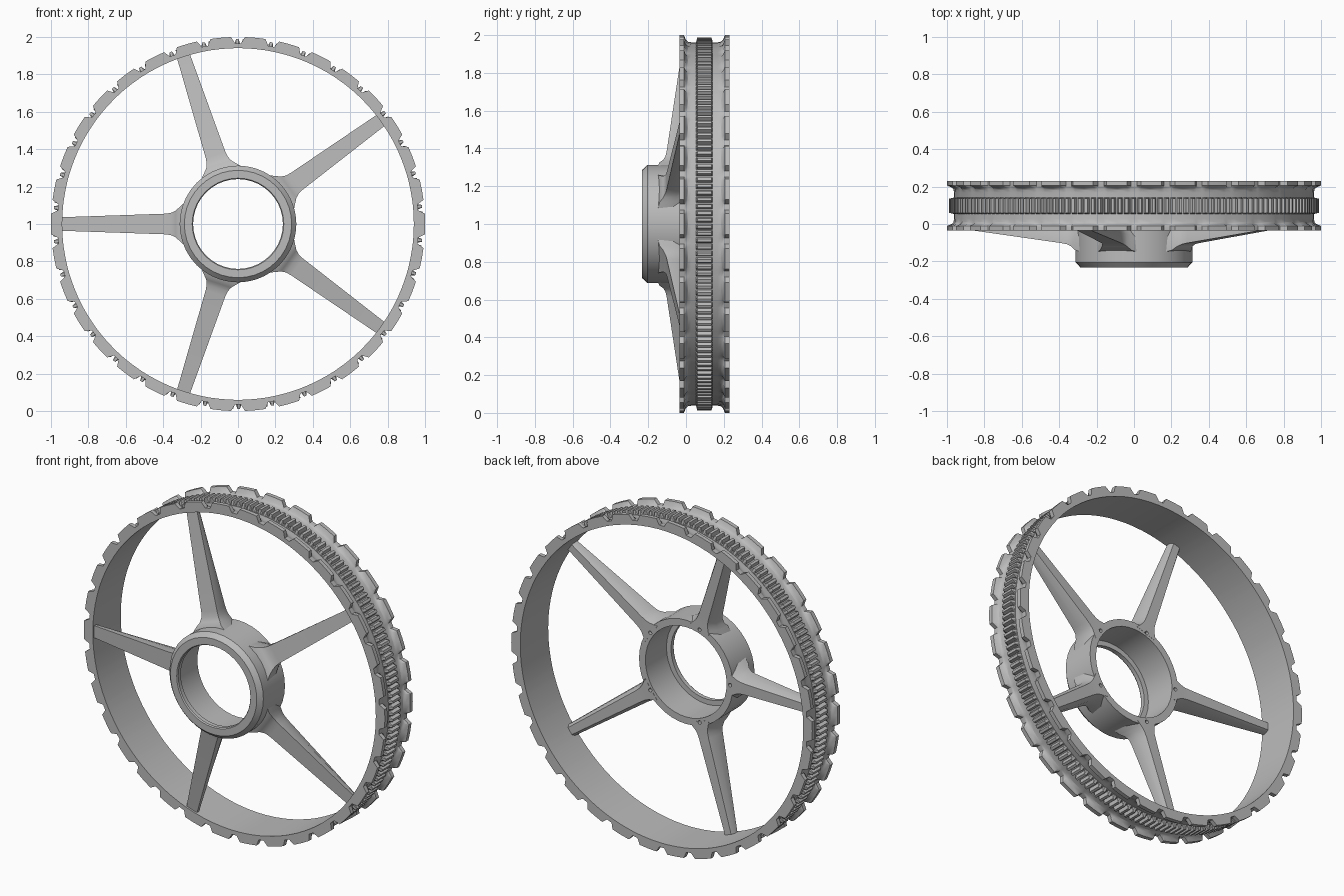
import bpy, bmesh, math
from mathutils import Matrix, Vector

if "Cube" in bpy.data.objects:
    bpy.data.objects.remove(bpy.data.objects["Cube"])

TAU = math.tau
CENTRE = Vector((0, 0, 1))
mat = bpy.data.materials.new("plain grey")
mat.diffuse_color = (0.5, 0.5, 0.5, 1)
mat.use_nodes = True
mat.node_tree.nodes["Principled BSDF"].inputs["Base Color"].default_value = mat.diffuse_color


def loft(name, sections, closed=True, angle=30):
    """Join equal-length closed sections into one skin."""
    bm = bmesh.new()
    rows = [[bm.verts.new(p) for p in s] for s in sections]
    n, m = len(rows), len(rows[0])
    for i in range(n if closed else n - 1):
        a, b = rows[i], rows[(i + 1) % n]
        for j in range(m):
            k = (j + 1) % m
            bm.faces.new((a[j], a[k], b[k], b[j]))
    if not closed:
        bm.faces.new(rows[0])
        bm.faces.new(rows[-1])
    bmesh.ops.recalc_face_normals(bm, faces=bm.faces)
    me = bpy.data.meshes.new(name)
    bm.to_mesh(me)
    bm.free()
    me.materials.append(mat)
    ob = bpy.data.objects.new(name, me)
    bpy.context.collection.objects.link(ob)
    bpy.ops.object.select_all(action='DESELECT')
    ob.select_set(True)
    bpy.context.view_layer.objects.active = ob
    bpy.ops.object.shade_smooth_by_angle(angle=math.radians(angle))
    return ob


def ring_section(profile, a):
    """Place a (radius, y) profile at angle a around the wheel axle."""
    return [CENTRE + Vector((r * math.cos(a), y, r * math.sin(a))) for r, y in profile]


# Rim: channel section whose two flanges rise into lugs
LUGS, MID, BASE = 34, 0.0975, 0.962


def rim_profile(top):
    half = [(0.94, 0.1325), (top, 0.1325), (top, 0.108),
            (BASE + (top - BASE) * 0.35, 0.098), (BASE + (top - BASE) * 0.1, 0.088), (BASE, 0.07)]
    return [(r, MID - d) for r, d in half] + [(r, MID + d) for r, d in reversed(half)]


rim = []
for i in range(LUGS):
    for frac, top in ((-0.41, 0.966), (-0.30, 1.0), (0, 1.0), (0.30, 1.0), (0.41, 0.966)):
        rim.append(ring_section(rim_profile(top), (i + frac) * TAU / LUGS))
loft("rim", rim)

# Fine toothed band in the middle of the channel
TEETH = 170
band = []
for i in range(TEETH):
    for frac, top in ((0, 0.966), (0.2, 0.966), (0.4, 0.988), (0.8, 0.988)):
        prof = [(0.95, 0.054), (0.966, 0.054), (top, 0.06),
                (top, 0.135), (0.966, 0.141), (0.95, 0.141)]
        # keep the valley and crest sections the same length
        band.append(ring_section(prof, (i + frac) * TAU / TEETH))
loft("toothed_band", band)

# Hub: hollow barrel with bevelled front and a small inner lip
hub_profile = [(0.27, 0.0), (0.312, 0.0), (0.312, -0.205), (0.287, -0.232),
               (0.245, -0.232), (0.24, -0.225), (0.24, -0.2), (0.27, -0.2)]
hub = loft("hub", [ring_section(hub_profile, i * TAU / 40) for i in range(40)])

# Spokes: tapered arms flaring into the hub
stations = [  # radius, half width, front y, back y
    (0.285, 0.115, -0.150, 0.001), (0.315, 0.088, -0.140, 0.001),
    (0.335, 0.070, -0.120, 0.001), (0.360, 0.059, -0.108, 0.001),
    (0.390, 0.055, -0.102, 0.002), (0.950, 0.036, -0.022, 0.016)]
angles = [math.pi + i * TAU / 5 for i in range(5)]
spokes = []
for i, a in enumerate(angles):
    rot = Matrix.Rotation(-a, 3, 'Y')
    secs = []
    for r, w, f, b in stations:
        mid = f + (b - f) * 0.55
        pts = [(-w, f), (w, f), (w * 0.95, mid), (w * 0.6, b), (-w * 0.6, b), (-w * 0.95, mid)]
        secs.append([CENTRE + rot @ Vector((r, y, x)) for x, y in pts])
    spokes.append(loft("spoke_%d" % (i + 1), secs, closed=False, angle=35))

# Bolt holes in the back of the hub, one behind each spoke
bm = bmesh.new()
for a in angles:
    pos = CENTRE + Vector((0.293 * math.cos(a), 0, 0.293 * math.sin(a)))
    bmesh.ops.create_cone(bm, cap_ends=True, segments=12, radius1=0.011, radius2=0.011, depth=0.1,
                          matrix=Matrix.Translation(pos) @ Matrix.Rotation(math.pi / 2, 4, 'X'))
me = bpy.data.meshes.new("bolt_hole_cutter")
bm.to_mesh(me)
bm.free()
me.materials.append(mat)
cutter = bpy.data.objects.new("bolt_hole_cutter", me)
bpy.context.collection.objects.link(cutter)
cutter.hide_render = True
cutter.display_type = 'WIRE'
for ob in [hub] + spokes:
    mod = ob.modifiers.new("bolt holes", 'BOOLEAN')
    mod.operation = 'DIFFERENCE'
    mod.solver = 'EXACT'
    mod.object = cutter
